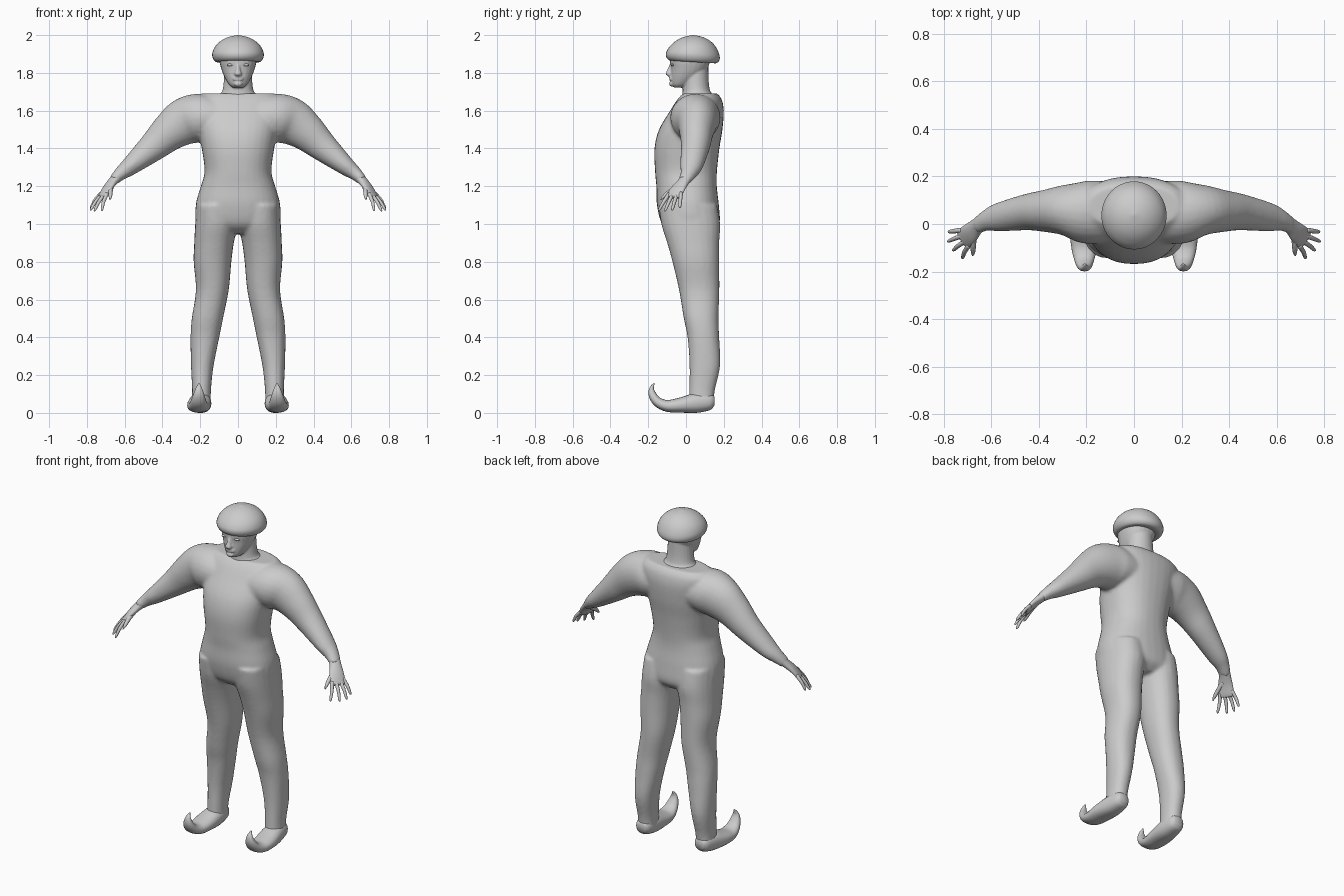
import bpy, bmesh, math
from mathutils import Vector, Matrix

X, Y, Z = Vector((1, 0, 0)), Vector((0, 1, 0)), Vector((0, 0, 1))


def spline(rows, k=4):
    """Catmull-Rom through parameter rows."""
    out = []
    for i in range(len(rows) - 1):
        p0, p1 = rows[max(i - 1, 0)], rows[i]
        p2, p3 = rows[i + 1], rows[min(i + 2, len(rows) - 1)]
        for j in range(k):
            t = j / k
            out.append([0.5 * (2 * b + (c - a) * t + (2 * a - 5 * b + 4 * c - d) * t * t
                               + (3 * b - a - 3 * c + d) * t ** 3)
                        for a, b, c, d in zip(p0, p1, p2, p3)])
    return out + [list(rows[-1])]


def loft(bm, rows, ref=X, side=1, axis=None, n=24, power=2.0):
    """Closed tube through rows of (x, y, z, radius along ref, other radius)."""
    rows = spline(rows)
    pts = [Vector(r[:3]) for r in rows]
    rings = []
    for i, r in enumerate(rows):
        t = axis or (pts[min(i + 1, len(pts) - 1)] - pts[max(i - 1, 0)]).normalized()
        u = (ref - t * ref.dot(t)).normalized()
        v = t.cross(u)
        ring = []
        for j in range(n):
            a = 2 * math.pi * j / n
            c, s = math.cos(a), math.sin(a)
            c = math.copysign(abs(c) ** (2 / power), c)
            s = math.copysign(abs(s) ** (2 / power), s)
            p = pts[i] + u * c * max(r[3], .001) + v * s * max(r[4], .001)
            ring.append(bm.verts.new((p.x * side, p.y, p.z)))
        rings.append(ring)
    for a, b in zip(rings, rings[1:]):
        for j in range(n):
            bm.faces.new((a[j], a[(j + 1) % n], b[(j + 1) % n], b[j]))
    bm.faces.new(rings[0])
    bm.faces.new(rings[-1])


def blob(bm, pos, size):
    m = Matrix.Translation(pos) @ Matrix.Diagonal((*size, 1))
    bmesh.ops.create_uvsphere(bm, u_segments=16, v_segments=10, radius=1, matrix=m)


def finish(bm, name, voxel=0, smooth=4):
    bmesh.ops.recalc_face_normals(bm, faces=bm.faces)
    me = bpy.data.meshes.new(name)
    bm.to_mesh(me)
    bm.free()
    for p in me.polygons:
        p.use_smooth = True
    ob = bpy.data.objects.new(name, me)
    bpy.context.collection.objects.link(ob)
    if voxel:
        m = ob.modifiers.new("blend", 'REMESH')
        m.mode, m.voxel_size, m.use_smooth_shade = 'VOXEL', voxel, True
        m = ob.modifiers.new("soften", 'SMOOTH')
        m.factor, m.iterations = 0.5, smooth
    return ob


# Body: torso, arms and legs fused into one skin
torso = [(.95, .03, .11, .1), (1.0, .025, .215, .152), (1.1, .01, .224, .164),
         (1.2, .003, .197, .16), (1.28, 0, .177, .164), (1.4, .005, .192, .172),
         (1.5, .025, .21, .168), (1.6, .058, .225, .142), (1.66, .072, .225, .117),
         (1.692, .075, .19, .09)]
arm = [(.10, .05, 1.56, .13, .11), (.205, .05, 1.562, .132, .128), (.285, .058, 1.54, .108, .125),
       (.365, .055, 1.485, .09, .102), (.445, .05, 1.413, .077, .08),
       (.57, .028, 1.307, .06, .05), (.62, .014, 1.268, .044, .037), (.66, -.008, 1.23, .034, .026)]
leg = [(.115, .01, 1.1, .105, .155), (.115, .025, 1.0, .112, .156), (.127, .038, .9, .105, .138),
       (.135, .052, .8, .1, .124), (.136, .07, .65, .087, .107), (.162, .08, .5, .083, .092),
       (.175, .092, .4, .076, .084), (.189, .1, .25, .06, .081), (.193, .085, .12, .05, .068),
       (.195, .08, .04, .052, .066)]
bm = bmesh.new()
loft(bm, [(0, cy, z, a, b) for z, cy, a, b in torso], axis=Z, n=32, power=2.3)
for s in (1, -1):
    loft(bm, arm, Y, s)
    loft(bm, leg, X, s, axis=-Z, power=2.2)
finish(bm, "body", .01, 5)

# Hands: palm plus fanned fingers
knuckle, spread = Vector((.716, -.064, 1.148)), Vector((.42, .88, .05)).normalized()
tips = [(.035, (.781, -.033, 1.085)), (.012, (.783, -.074, 1.072)),
        (-.012, (.762, -.112, 1.068)), (-.034, (.722, -.146, 1.07))]
for s, label in ((1, "left"), (-1, "right")):
    bm = bmesh.new()
    loft(bm, [(.63, .01, 1.26, .036, .03), (.66, -.01, 1.228, .033, .023),
              (.69, -.04, 1.19, .042, .018), (.716, -.064, 1.148, .044, .013),
              (.722, -.069, 1.14, .03, .008)], spread, s)
    for off, tip in tips:
        base, tip = knuckle + spread * off - Vector((.008, -.006, -.014)), Vector(tip)
        mid = base.lerp(tip, .5) + Vector((.004, 0, .003))
        loft(bm, [(*base, .011, .011), (*mid, .0095, .0095),
                  (*base.lerp(tip, .9), .007, .007), (*tip, .002, .002)], Y, s, n=10)
    loft(bm, [(.672, -.035, 1.2, .014, .014), (.675, -.085, 1.172, .012, .012),
              (.676, -.118, 1.145, .009, .009), (.678, -.134, 1.128, .002, .002)], X, s, n=10)
    finish(bm, label + "_hand")

# Shoes with curled toes
shoe = [(.195, .15, .06, .03, .025), (.196, .125, .06, .047, .045), (.2, .05, .052, .059, .052),
        (.207, -.03, .041, .062, .04), (.209, -.1, .037, .054, .031), (.209, -.15, .058, .042, .026),
        (.208, -.177, .095, .03, .021), (.207, -.182, .13, .017, .012), (.206, -.168, .157, .003, .003)]
for s, label in ((1, "left"), (-1, "right")):
    bm = bmesh.new()
    loft(bm, shoe, X, s, power=2.3)
    for v in bm.verts:
        v.co.z = max(v.co.z, 0)
    finish(bm, label + "_shoe")

# Neck and head with facial features
bm = bmesh.new()
loft(bm, [(0, cy, z, a, b) for z, cy, a, b in
          [(1.62, .065, .12, .09), (1.68, .062, .102, .082), (1.705, .055, .083, .073),
           (1.76, .052, .075, .068), (1.86, .05, .07, .068)]], axis=Z)
loft(bm, [(0, cy, z, a, b) for z, cy, a, b in
          [(1.722, -.035, .026, .028), (1.738, -.026, .047, .05), (1.775, -.002, .07, .078),
           (1.82, .016, .088, .096), (1.87, .022, .099, .106), (1.92, .025, .09, .095)]],
     axis=Z, power=2.2)
loft(bm, [(0, -.075, 1.85, .009, .01), (0, -.085, 1.815, .013, .015),
          (0, -.09, 1.793, .02, .018), (0, -.082, 1.78, .012, .008)], axis=-Z, n=14)
blob(bm, (0, -.078, 1.742), (.022, .012, .014))
for z in (1.764, 1.774):
    blob(bm, (0, -.077, z), (.03, .013, .0055))
finish(bm, "head", .005, 3)
bm = bmesh.new()
for s in (1, -1):
    blob(bm, (s * .042, -.071, 1.842), (.017, .01, .007))
finish(bm, "eyes")

# Mushroom-shaped cap
bm = bmesh.new()
loft(bm, [(0, cy, z, a, b) for z, cy, a, b in
          [(1.868, .036, .06, .062), (1.858, .036, .105, .11), (1.862, .036, .122, .13),
           (1.88, .036, .134, .142), (1.905, .036, .136, .14), (1.94, .036, .121, .121),
           (1.97, .037, .09, .09), (1.99, .038, .05, .05), (2.0, .038, .004, .004)]], axis=Z, n=40)
for v in bm.verts:
    v.co.z -= (v.co.y - .036) * .06 * min(1, max(0, (1.95 - v.co.z) / .06))
finish(bm, "cap")
